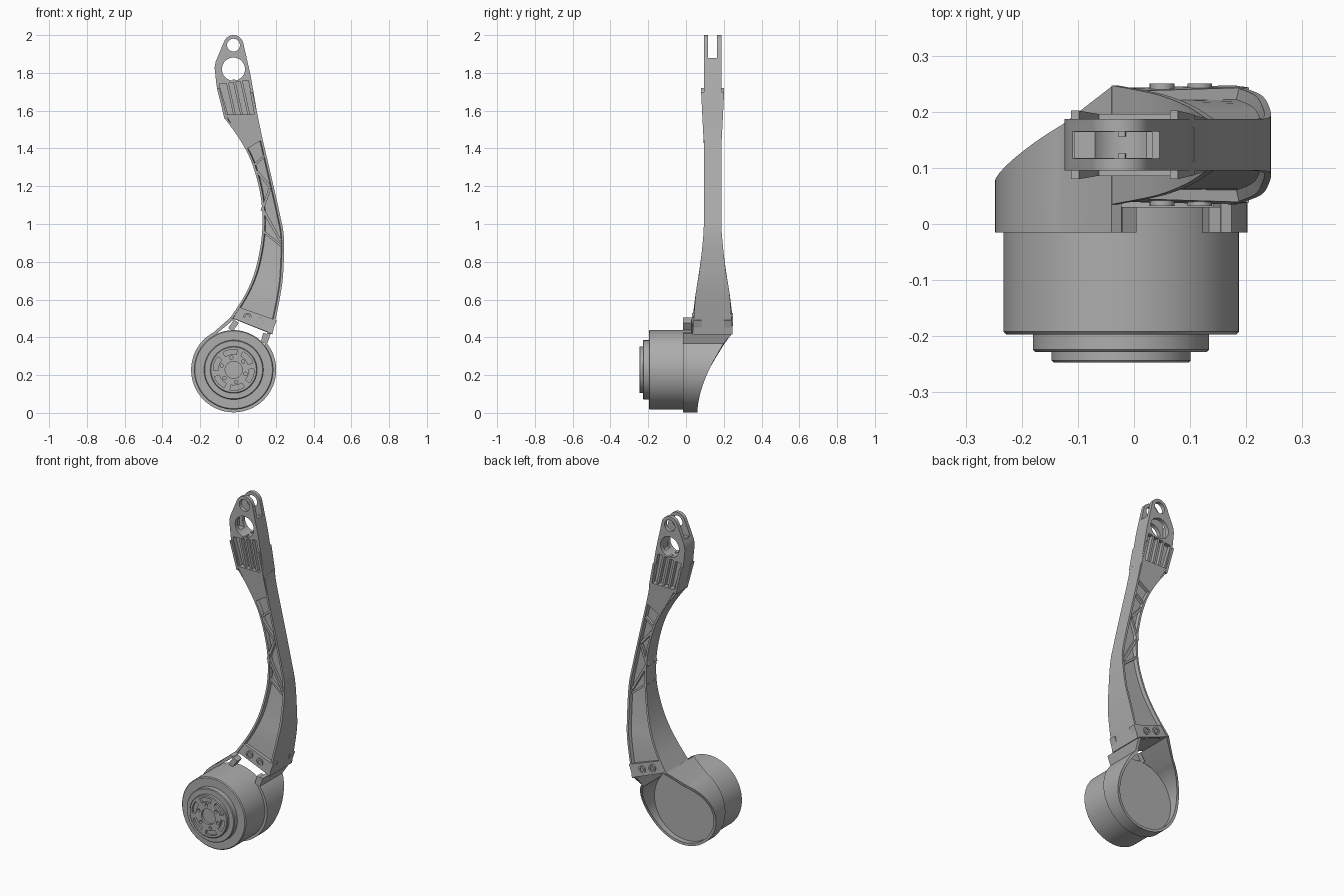
import bpy, bmesh, math
from mathutils import Vector

if "Cube" in bpy.data.objects:
    bpy.data.objects.remove(bpy.data.objects["Cube"], do_unlink=True)

grey = bpy.data.materials.new("machined grey")
grey.use_nodes = True
grey.diffuse_color = (0.42, 0.42, 0.42, 1)
grey.node_tree.nodes["Principled BSDF"].inputs["Base Color"].default_value = grey.diffuse_color

MID = 0.141              # y of the arm's middle plane
HUB = (-0.023, 0.228)    # x, z of the motor axis


def finish(name, bm):
    bmesh.ops.recalc_face_normals(bm, faces=bm.faces[:])
    mesh = bpy.data.meshes.new(name)
    bm.to_mesh(mesh)
    bm.free()
    mesh.materials.append(grey)
    ob = bpy.data.objects.new(name, mesh)
    bpy.context.collection.objects.link(ob)
    return ob


def loft(name, sections):
    bm = bmesh.new()
    rings = [[bm.verts.new(p) for p in s] for s in sections]
    n = len(rings[0])
    for a, b in zip(rings, rings[1:]):
        for i in range(n):
            j = (i + 1) % n
            bm.faces.new((a[i], a[j], b[j], b[i]))
    bm.faces.new(rings[0])
    bm.faces.new(rings[-1][::-1])
    return finish(name, bm)


def add_prism(bm, poly, y0, y1):
    """Extrude an x, z outline along y; y1 may depend on z."""
    far = y1 if callable(y1) else (lambda z: y1)
    a = [bm.verts.new((x, y0, z)) for x, z in poly]
    b = [bm.verts.new((x, far(z), z)) for x, z in poly]
    for i in range(len(poly)):
        j = (i + 1) % len(poly)
        bm.faces.new((a[i], a[j], b[j], b[i]))
    bm.faces.new(a[::-1])
    bm.faces.new(b)


def prisms(name, polys, y0, y1):
    bm = bmesh.new()
    for p in polys:
        add_prism(bm, p, y0, y1)
    return finish(name, bm)


def both_sides(name, polys, v0, v1):
    """Raised shapes on the front and back faces of the arm."""
    height = v1 if callable(v1) else (lambda z: v1)
    bm = bmesh.new()
    for side in (-1, 1):
        for p in polys:
            add_prism(bm, p, MID + side * v0, lambda z: MID + side * height(z))
    return finish(name, bm)


def arc(c, r, a0, a1, n):
    angles = [math.radians(a0 + (a1 - a0) * i / n) for i in range(n + 1)]
    return [(c[0] + r * math.cos(a), c[1] + r * math.sin(a)) for a in angles]


def disc(c, r, n=48):
    return arc(c, r, 0, 360, n)[:-1]


def bar(p, q, width):
    p, q = Vector(p), Vector(q)
    d = (q - p).normalized() * width / 2
    s = Vector((-d.y, d.x))
    return [p + s, p - s, q - s, q + s]


def cut(target, cutter):
    cutter.hide_render = True
    m = target.modifiers.new("cut", "BOOLEAN")
    m.object = cutter
    m.solver = "EXACT"
    bpy.context.view_layer.objects.active = target
    bpy.ops.object.modifier_apply(modifier=m.name)
    bpy.data.objects.remove(cutter, do_unlink=True)


# Motor: stepped turned body
bm = bmesh.new()
profile = [(0, -.247), (.12, -.247), (.124, -.243), (.124, -.228), (.153, -.228), (.157, -.224),
           (.157, -.197), (.205, -.197), (.21, -.192), (.21, .03), (0, .03)]
vs = [bm.verts.new((HUB[0] + r, y, HUB[1])) for r, y in profile]
es = [bm.edges.new(e) for e in zip(vs, vs[1:])]
bmesh.ops.spin(bm, geom=vs + es, cent=(HUB[0], 0, HUB[1]), axis=(0, 1, 0),
               angle=math.tau, steps=96, use_merge=False)
bmesh.ops.remove_doubles(bm, verts=bm.verts[:], dist=1e-5)
motor = finish("motor_body", bm)

# Face slots, bolt holes and centre recess of the motor
pockets = [disc(HUB, .045)]
for k in range(6):
    a = 60 * k + 20
    pockets.append(arc(HUB, .082, a, a + 42, 10) + arc(HUB, .108, a + 42, a, 10))
    pockets.append(disc(arc(HUB, .066, a + 21, a + 22, 1)[0], .009, 16))
cut(motor, prisms("pocket_cutter", pockets, -.26, -.233))


# Housing band: wraps the motor and runs up to the arm, with a sloped back rim
def rim_y(x, z):
    s = (x - HUB[0]) * .3 + (z - HUB[1]) * .95
    return .06 + .185 * max(0, min(1, (s + .225) / .465)) ** 2.35


outer = [(-.04, .505)] + arc(HUB, .225, 118, 398, 90) + [(.174, .42)]
inner = [(-.022, .495)] + arc(HUB, .209, 118, 398, 90) + [(.155, .425)]
loft("motor_housing", [[(o[0], -.015, o[1]), (o[0], rim_y(*o), o[1]),
                        (i[0], rim_y(*o), i[1]), (i[0], -.015, i[1])]
                       for o, i in zip(outer, inner)])
prisms("housing_tabs", [bar((-.04, .44), (-.008, .485), .03),
                        bar((.135, .37), (.148, .42), .03)], -.015, .03)

# Arm: stations of left x, z, right x, z and half thickness
stations = [(-.04, .504, .182, .415, .106), (.04, .63, .225, .626, .09),
            (.092, .758, .24, .75, .07), (.124, .917, .243, .93, .05),
            (.129, 1.05, .222, 1.05, .046), (.114, 1.18, .193, 1.18, .046),
            (.071, 1.33, .158, 1.33, .046), (.008, 1.45, .13, 1.45, .046),
            (-.071, 1.56, .107, 1.56, .046)]


def smooth_path(rows, n):
    out = []
    for k in range(len(rows) - 1):
        p = [rows[max(0, min(len(rows) - 1, k + j))] for j in (-1, 0, 1, 2)]
        for i in range(n):
            t = i / n
            out.append([b + t / 2 * (c - a + t * (2 * a - 5 * b + 4 * c - d + t * (3 * (b - c) + d - a)))
                        for a, b, c, d in zip(*p)])
    return out + [list(rows[-1])]


def arm_section(row):
    left, right, h = Vector(row[:2]), Vector(row[2:4]), row[4]
    a = .012 / (right - left).length
    web = h - .02
    half = [(0, h), (a, h), (1.4 * a, web), (1 - 1.4 * a, web), (1 - a, h), (1, h)]
    pts = []
    for u, v in half + [(u, -v) for u, v in reversed(half)]:
        p = left.lerp(right, u)
        pts.append((p.x, MID + v, p.y))
    return pts


loft("arm", [arm_section(r) for r in smooth_path(stations, 5)])

# Zigzag stiffening ribs in the arm's recess
both_sides("arm_ribs", [bar((.082, 1.31), (.14, 1.36), .012), bar((.098, 1.28), (.168, 1.2), .014),
                        bar((.17, 1.19), (.126, 1.07), .014), bar((.13, 1.08), (.225, .91), .014),
                        bar((.13, .965), (.228, .885), .012)], .02, .044)

# Lower mounting plates with screws
both_sides("mounting_plate", [[(-.033, .503), (0, .562), (.205, .49), (.177, .42)]], .06,
           lambda z: .106 - .09 * max(0, z - .45))
screws = both_sides("mounting_screws", [disc((.05, .508), .022, 24), disc((.117, .482), .022, 24)],
                    .08, .109)
cut(screws, prisms("screw_cutter", [disc((.05, .508), .012, 16), disc((.117, .482), .012, 16)], 0, .04))
cut(screws, prisms("screw_cutter", [disc((.05, .508), .012, 16), disc((.117, .482), .012, 16)], .244, .3))


# Upper cheek plate and swollen edges
def swell(z):
    return .045 + .016 * max(0, min(1, (z - 1.39) / .3))


both_sides("cheek_plate", [[(-.066, 1.58), (.1, 1.58), (.126, 1.445), (.044, 1.395), (.01, 1.45)]],
           .02, swell)
both_sides("cheek_edges", [[(-.071, 1.555), (-.112, 1.72), (-.098, 1.72), (-.056, 1.555)],
                           [(.108, 1.555), (.078, 1.7), (.064, 1.7), (.09, 1.555)]], .03, swell)

# Head: forked end with two round holes
PIN, BORE = (-.024, 1.947), (-.024, 1.82)
outline = [(-.071, 1.555), (-.114, 1.735), (-.124, 1.83), (-.118, 1.86)]
outline += arc(PIN, .053, 160, 12, 20) + [(.066, 1.79), (.107, 1.555)]
head = prisms("head", [outline], MID - .046, MID + .046)
channel = [(-.053, 1.58), (.09, 1.58), (.054, 1.76), (-.1, 1.74)]
cut(head, both_sides("channel_cutter", [channel], .022, .1))
fork = [[(-.2, 1.88), (.2, 1.88), (.2, 2.1), (-.2, 2.1)]]
cut(head, prisms("fork_cutter", fork, MID - .024, MID + .024))
well = [[(-.105, 1.78), (.04, 1.78), (.03, 1.9), (-.105, 1.9)]]
cut(head, prisms("well_cutter", well, MID - .023, MID + .023))
cut(head, prisms("hole_cutter", [disc(PIN, .034), disc(BORE, .061)], 0, .3))

# Parallel fins in the head's channel
both_sides("head_fins", [bar((x, 1.575), (x - .042, 1.765), .013) for x in (-.018, .02, .058)],
           .015, .045)

# Smooth shading with crisp edges
for ob in bpy.context.view_layer.objects:
    ob.select_set(ob.type == "MESH" and grey.name in ob.data.materials)
bpy.context.view_layer.objects.active = head
bpy.ops.object.shade_smooth_by_angle(angle=math.radians(30))
